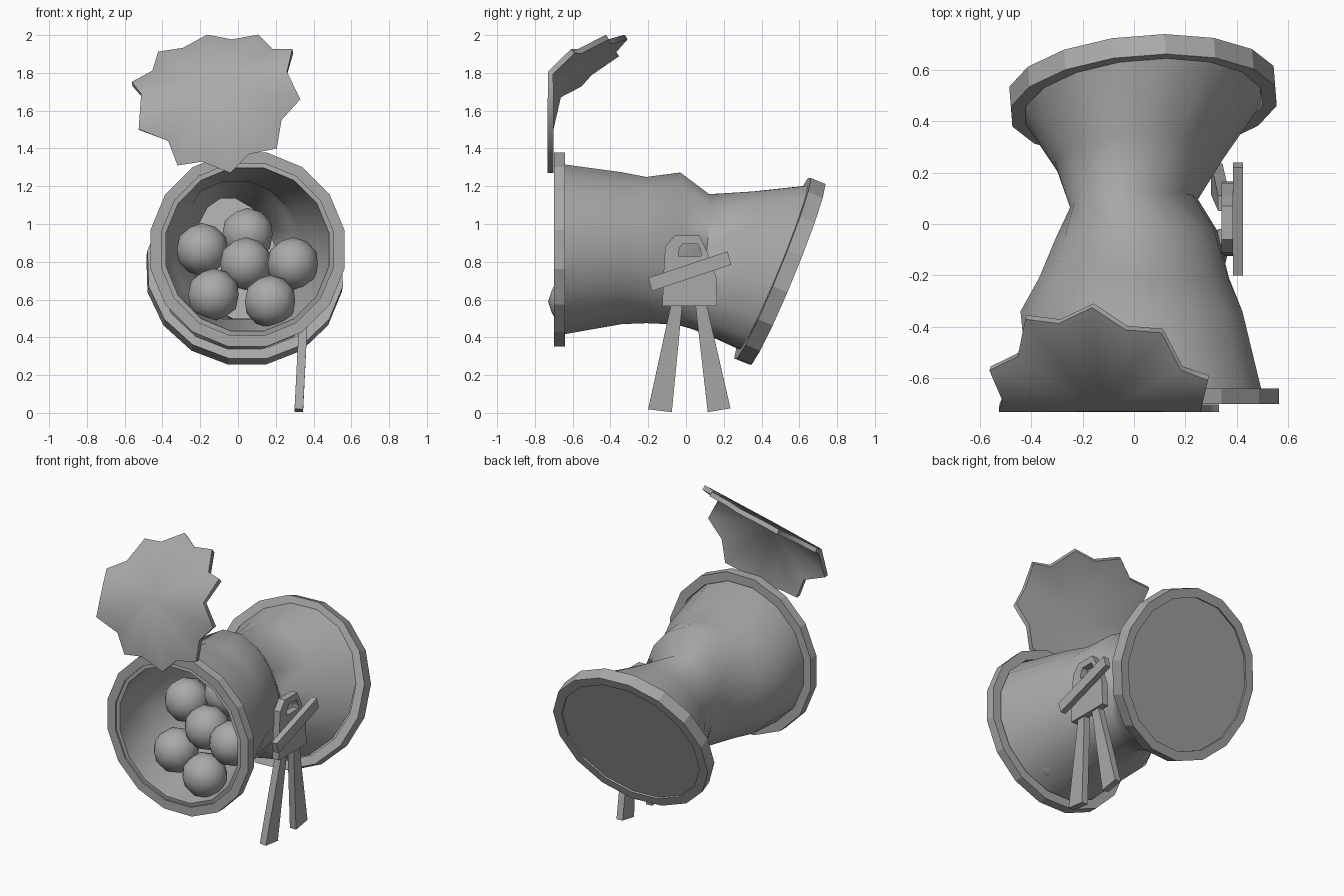
import bpy, bmesh
from math import sin, cos, pi, radians
from mathutils import Vector, Matrix, Euler

cube = bpy.data.objects.get("Cube")
if cube:
    bpy.data.objects.remove(cube, do_unlink=True)

GREY = (0.4, 0.4, 0.4, 1)
grey = bpy.data.materials.new("plain_grey")
grey.use_nodes = True
grey.diffuse_color = GREY
for node in grey.node_tree.nodes:
    if node.type == 'BSDF_PRINCIPLED':
        node.inputs["Base Color"].default_value = GREY

SIDES = 16


def add_object(name, verts, faces, thickness=0, offset=0, smooth=0):
    """Make a mesh part, optionally thickened and smoothed by angle."""
    mesh = bpy.data.meshes.new(name)
    mesh.from_pydata([tuple(v) for v in verts], [], faces)
    mesh.materials.append(grey)
    obj = bpy.data.objects.new(name, mesh)
    bpy.context.collection.objects.link(obj)
    bpy.ops.object.select_all(action='DESELECT')
    obj.select_set(True)
    bpy.context.view_layer.objects.active = obj
    if thickness:
        mod = obj.modifiers.new("thickness", 'SOLIDIFY')
        mod.thickness = thickness
        mod.offset = offset
        bpy.ops.object.convert(target='MESH')
    if smooth:
        bpy.ops.object.shade_smooth_by_angle(angle=radians(smooth))
    return obj


def loft(rings, closed=False):
    """Join equal rings of points with quads."""
    n = len(rings[0])
    verts = [v for ring in rings for v in ring]
    faces = []
    for k in range(len(rings) if closed else len(rings) - 1):
        a, b = k * n, (k + 1) % len(rings) * n
        for i in range(n):
            j = (i + 1) % n
            faces.append((a + i, b + i, b + j, a + j))
    return verts, faces


def circle(r, y=0.0):
    angles = [2 * pi * (i + 0.5) / SIDES for i in range(SIDES)]
    return [Vector((r * cos(a), y, r * sin(a))) for a in angles]


def rim(name, matrix, outer, inner, half):
    rings = [circle(outer, -half), circle(outer, half),
             circle(inner, half), circle(inner, -half)]
    verts, faces = loft(rings, closed=True)
    add_object(name, [matrix @ v for v in verts], faces)


# Hourglass body: y, centre x, centre z, half width, half height, tilt, yaw, sideways lean
sections = [
    (-0.69, 0.05, 0.865, 0.46, 0.46, 0, 0, 0),
    (-0.34, -0.01, 0.872, 0.435, 0.405, 0, 0, 0),
    (-0.21, 0, 0.862, 0.37, 0.39, 0, 0, 0.03),
    (-0.04, 0.01, 0.87, 0.31, 0.405, 0.02, 0.05, 0.08),
    (0.08, 0, 0.8, 0.24, 0.36, 0.11, 0.1, 0.15),
    (0.25, 0.02, 0.787, 0.325, 0.388, 0.28, 0.08, 0.07),
    (0.46, 0.035, 0.77, 0.46, 0.435, 0.41, 0.08, 0),
]
rings = []
for y, cx, cz, rx, rz, tilt, yaw, lean in sections:
    rings.append([Vector((cx + rx * p.x - lean * rz * p.z,
                          y + tilt * rz * p.z + yaw * rx * p.x,
                          cz + rz * p.z)) for p in circle(1.012)])
add_object("hourglass_body", *loft(rings), thickness=0.025, offset=-1, smooth=60)

# Rims at the open front and the tilted closed back
rim("front_rim", Matrix.Translation((0.05, -0.67, 0.865)), 0.524, 0.465, 0.03)
back = (Matrix.Translation((0.035, 0.497, 0.75))
        @ Euler((radians(-22.3), 0, radians(4.5))).to_matrix().to_4x4())
rim("back_rim", back, 0.526, 0.468, 0.042)
add_object("back_panel", [back @ v for v in circle(0.472, 0.02)],
           [tuple(range(SIDES))], thickness=0.02)

# Balls inside the front opening
balls = [(0.05, -0.19, 0.945), (-0.19, -0.26, 0.865), (0.04, -0.38, 0.79),
         (0.29, -0.48, 0.79), (-0.13, -0.46, 0.625), (0.17, -0.59, 0.59)]
for number, place in enumerate(balls):
    bm = bmesh.new()
    bmesh.ops.create_icosphere(bm, subdivisions=2, radius=0.14,
                               matrix=Matrix.Translation(place))
    for face in bm.faces:
        face.smooth = True
    mesh = bpy.data.meshes.new("ball")
    bm.to_mesh(mesh)
    bm.free()
    mesh.materials.append(grey)
    bpy.context.collection.objects.link(bpy.data.objects.new(f"ball_{number}", mesh))

# Star lid: one flat sheet hanging down, creased so the upper points lean back
star = [(-0.51, 1.68), (-0.56, 1.74), (-0.45, 1.8), (-0.42, 1.9), (-0.29, 1.92),
        (-0.16, 1.99), (-0.03, 1.965), (0.11, 1.99), (0.185, 1.915), (0.29, 1.915),
        (0.26, 1.8), (0.33, 1.66), (0.23, 1.55), (0.205, 1.4), (0.06, 1.37),
        (-0.04, 1.27), (-0.19, 1.33), (-0.32, 1.31), (-0.37, 1.44), (-0.525, 1.5)]
n = len(star)
lid = [(x, max(-0.717, 1.565 * z - 0.366 * x - 3.49), z) for x, z in star + [(-0.13, 1.74)]]
add_object("star_lid", lid, [(i, (i + 1) % n, n) for i in range(n)],
           thickness=0.03, smooth=75)

# Side tag: holed plate, slanted bar and two tapering tails
outer = [(-0.125, 0.565), (0.165, 0.565), (0.16, 0.72), (0.11, 0.86),
         (0.07, 0.94), (-0.06, 0.94), (-0.11, 0.88), (-0.12, 0.72)]
hole = [(-0.04, 0.83), (0.08, 0.83), (0.08, 0.85), (0.07, 0.88),
        (0.06, 0.895), (-0.02, 0.895), (-0.03, 0.88), (-0.04, 0.85)]
plate_rings = [[(0.363, y, z) for y, z in ring] for ring in (hole, outer)]
add_object("tag_plate", *loft(plate_rings), thickness=0.045)

quads = {
    "tag_bar": (0.405, 0.405, 0.038, [(-0.18, 0.645), (0.24, 0.785), (0.22, 0.855), (-0.2, 0.715)]),
    "front_tail": (0.322, 0.35, 0.045, [(-0.2, 0.02), (-0.075, 0.005), (-0.02, 0.57), (-0.08, 0.57)]),
    "back_tail": (0.322, 0.35, 0.045, [(0.115, 0.005), (0.235, 0.025), (0.11, 0.57), (0.05, 0.57)]),
}
for name, (low_x, high_x, thick, corners) in quads.items():
    verts = [(low_x if i < 2 else high_x, y, z) for i, (y, z) in enumerate(corners)]
    add_object(name, verts, [(0, 1, 2, 3)], thickness=thick)
